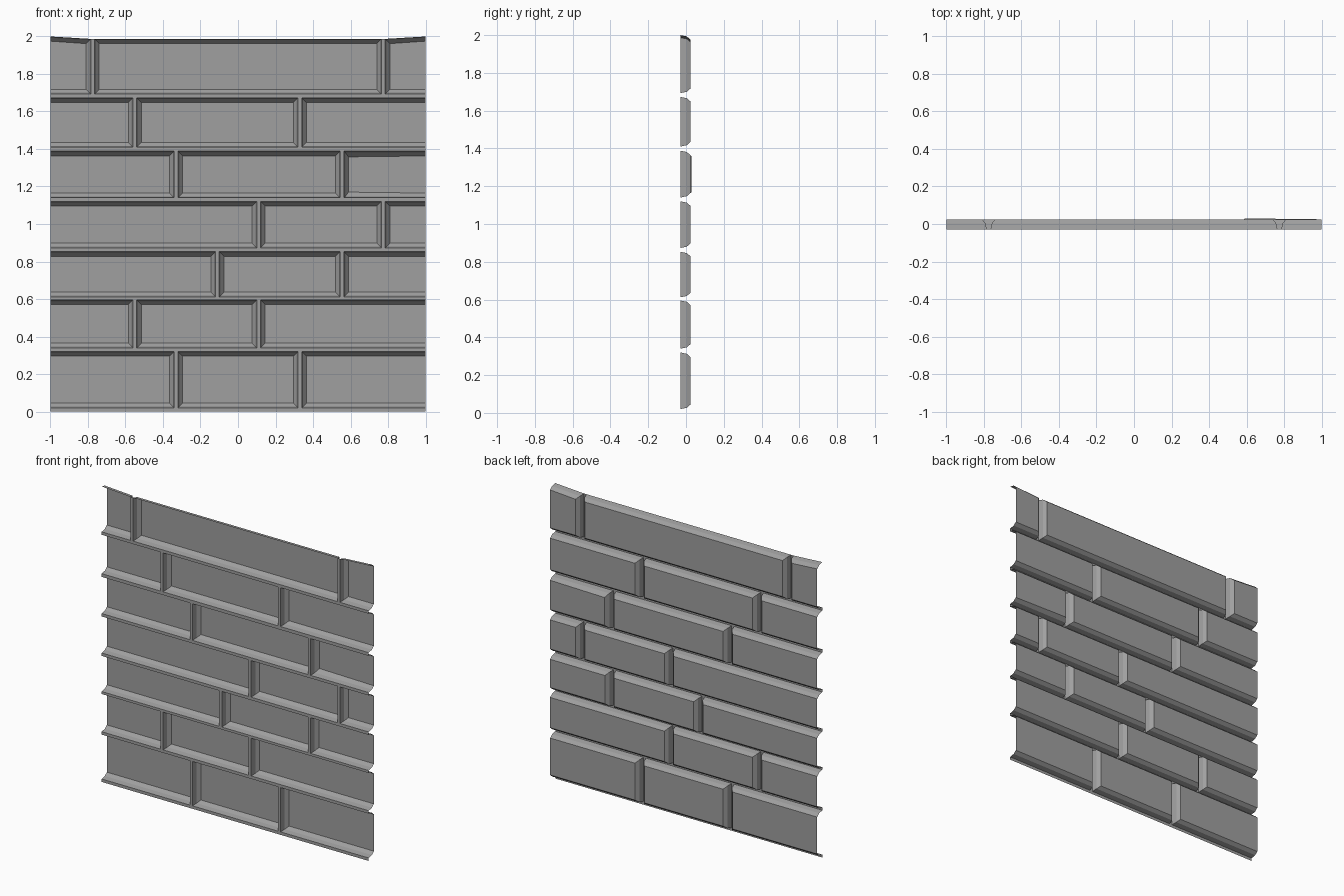
import bpy

cube = bpy.data.objects.get("Cube")
if cube:
    bpy.data.objects.remove(cube)

grey = bpy.data.materials.new("stone grey")
grey.use_nodes = True
COLOUR = (0.35, 0.35, 0.35, 1)
grey.diffuse_color = COLOUR
grey.node_tree.nodes["Principled BSDF"].inputs["Base Color"].default_value = COLOUR

EDGE = 1.0        # half width of the panel
BASE = -0.03      # plane of the mortar
FACE = 0.025      # plane of the brick faces
GAP = 0.01        # half width of an upright joint
# Bottom, top and upright joint positions of each course
COURSES = [
    (0.02, 0.32, (-0.33, 0.33)),
    (0.34, 0.595, (-0.55, 0.11)),
    (0.612, 0.853, (-0.11, 0.555)),
    (0.873, 1.12, (0.11, 0.775)),
    (1.14, 1.388, (-0.33, 0.555)),
    (1.41, 1.673, (-0.55, 0.33)),
    (1.693, 1.987, (-0.775, 0.775)),
]


def add_mesh(name, verts, faces):
    mesh = bpy.data.meshes.new(name)
    mesh.from_pydata(verts, [], faces)
    mesh.materials.append(grey)
    obj = bpy.data.objects.new(name, mesh)
    bpy.context.collection.objects.link(obj)


def add_brick(name, x0, x1, z0, z1, flare=0, warped=False):
    """Hollow bevelled shell, left open where it meets the panel's sides."""
    open0, open1 = x0 <= -EDGE, x1 >= EDGE
    verts = []
    for inset, y in ((0, BASE), (0.007, 0.004), (0.025, FACE)):
        a = x0 if open0 else x0 + inset
        b = x1 if open1 else x1 - inset
        top0 = z1 - inset + (flare if open0 else 0)
        top1 = z1 - inset + (flare if open1 else 0)
        bottom = z0 + inset
        # one brick stands slightly proud at its inner end
        proud = 0.005 if warped and y == FACE else 0
        verts += [(a, y + proud, bottom + proud), (b, y, bottom),
                  (b, y, top1), (a, y + proud, top0 - proud)]
    faces = [(11, 10, 9, 8)]
    for ring in (0, 4):
        for i in range(4):
            if (i == 1 and open1) or (i == 3 and open0):
                continue
            j = (i + 1) % 4
            faces.append((ring + j, ring + i, ring + i + 4, ring + j + 4))
    add_mesh(name, verts, faces)


# Bricks, course by course, and the mortar between them
mortar_verts, mortar_faces = [], []


def add_mortar(x0, x1, z0, z1):
    n = len(mortar_verts)
    mortar_verts.extend([(x0, BASE, z0), (x1, BASE, z0), (x1, BASE, z1), (x0, BASE, z1)])
    mortar_faces.append((n + 3, n + 2, n + 1, n))


below = 0
for row, (z0, z1, joints) in enumerate(COURSES):
    add_mortar(-EDGE, EDGE, below, z0)
    below = z1
    starts = [-EDGE] + [j + GAP for j in joints]
    ends = [j - GAP for j in joints] + [EDGE]
    for col, (x0, x1) in enumerate(zip(starts, ends)):
        add_brick(f"brick_{row + 1}_{col + 1}", x0, x1, z0, z1,
                  flare=0.013 if row == 6 else 0, warped=(row, col) == (4, 2))
    for j in joints:
        add_mortar(j - GAP, j + GAP, z0, z1)

add_mesh("mortar", mortar_verts, mortar_faces)
